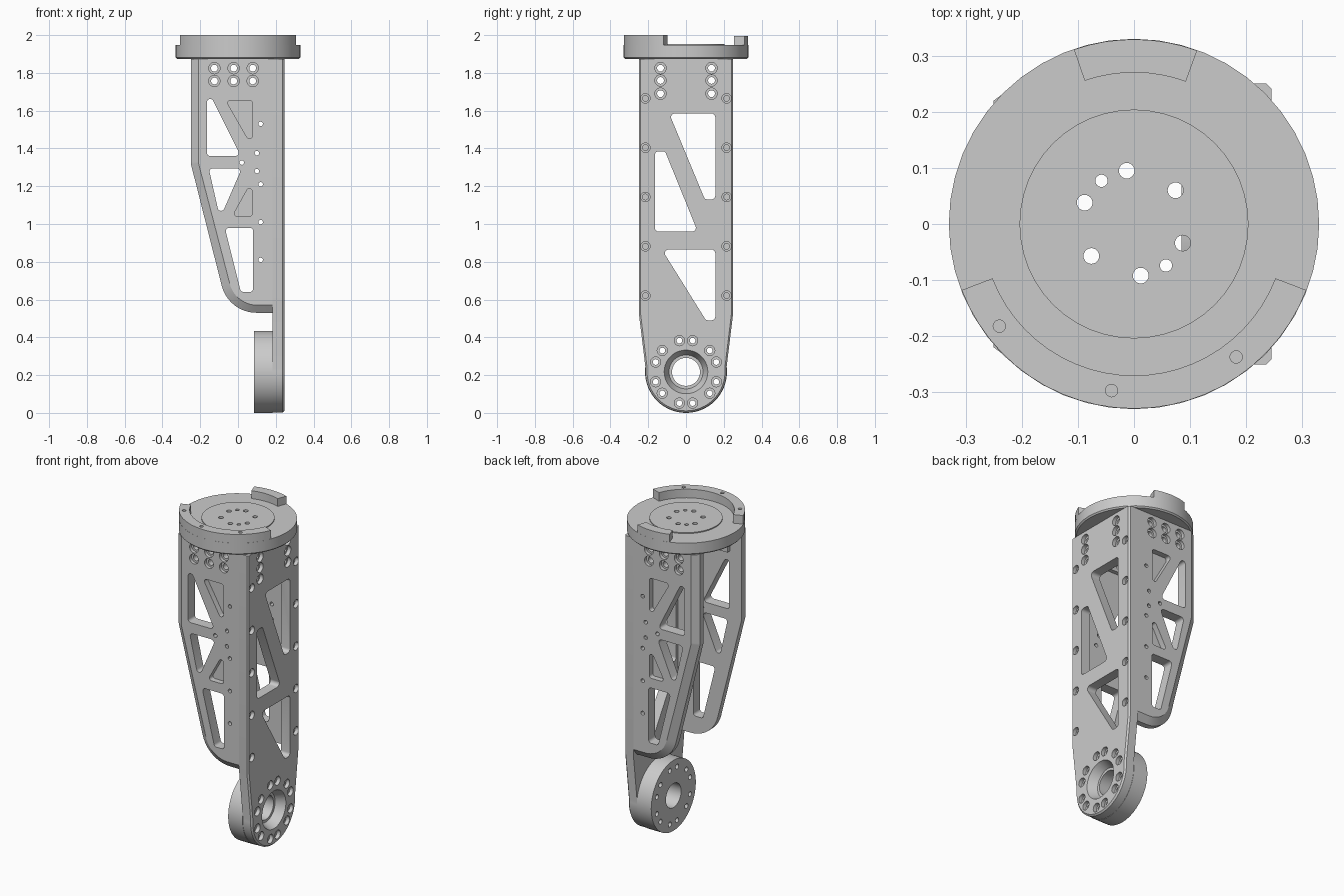
import bpy, bmesh, math
from mathutils import Vector

if "Cube" in bpy.data.objects:
    bpy.data.objects.remove(bpy.data.objects["Cube"])

GREY = (0.6, 0.6, 0.6, 1)
metal = bpy.data.materials.new("grey metal")
metal.use_nodes = True
metal.diffuse_color = GREY
metal.node_tree.nodes["Principled BSDF"].inputs["Base Color"].default_value = GREY


# ---- outline helpers: 2D point lists ----
def circle(u, v, r, n=24):
    return [(u + r * math.cos(math.tau * i / n), v + r * math.sin(math.tau * i / n)) for i in range(n)]


def rounded(corners, radii, steps=6):
    """Polygon with filleted corners; radii is a number or one per corner."""
    if not isinstance(radii, (list, tuple)):
        radii = [radii] * len(corners)
    pts = []
    for i, r in enumerate(radii):
        p = Vector(corners[i])
        a = (Vector(corners[i - 1]) - p).normalized()
        b = (Vector(corners[(i + 1) % len(corners)]) - p).normalized()
        if r == 0:
            pts.append(tuple(p))
            continue
        half = a.angle(b) / 2
        c = p + (a + b).normalized() * r / math.sin(half)
        t = r / math.tan(half)
        start, end = p + a * t - c, p + b * t - c
        a0 = math.atan2(start.y, start.x)
        turn = (math.atan2(end.y, end.x) - a0 + math.pi) % math.tau - math.pi
        for k in range(steps + 1):
            ang = a0 + turn * k / steps
            pts.append((c.x + r * math.cos(ang), c.y + r * math.sin(ang)))
    return pts


# ---- solid helpers ----
def loft(bm, axis, layers):
    """Closed solid through (outline, depth) layers along an axis."""
    place = {"x": lambda u, v, d: (d, u, v), "y": lambda u, v, d: (u, d, v), "z": lambda u, v, d: (u, v, d)}[axis]
    rings = [[bm.verts.new(place(u, v, d)) for u, v in pts] for pts, d in layers]
    n = len(rings[0])
    faces = [bm.faces.new(rings[0]), bm.faces.new(rings[-1])]
    for lo, hi in zip(rings, rings[1:]):
        faces += [bm.faces.new((lo[i], lo[(i + 1) % n], hi[(i + 1) % n], hi[i])) for i in range(n)]
    bmesh.ops.recalc_face_normals(bm, faces=faces)


def prism(axis, pts, d0, d1):
    return axis, [(pts, d0), (pts, d1)]


def bolt(axis, u, v, wide, narrow, top, step, end):
    """Stepped hole: counterbore from top to step, then a narrow bore to end."""
    big, small = circle(u, v, wide), circle(u, v, narrow)
    return axis, [(big, top), (big, step), (small, step), (small, end)]


def make(name, solids):
    bm = bmesh.new()
    for axis, layers in solids:
        loft(bm, axis, layers)
    mesh = bpy.data.meshes.new(name)
    bm.to_mesh(mesh)
    bm.free()
    mesh.materials.append(metal)
    obj = bpy.data.objects.new(name, mesh)
    bpy.context.collection.objects.link(obj)
    return obj


def part(name, solid, cuts=()):
    obj = make(name, [solid])
    bpy.ops.object.select_all(action="DESELECT")
    bpy.context.view_layer.objects.active = obj
    obj.select_set(True)
    if cuts:
        cutter = make(name + " cutter", cuts)
        cutter.hide_render = True
        mod = obj.modifiers.new("holes", "BOOLEAN")
        mod.operation, mod.solver, mod.object = "DIFFERENCE", "EXACT", cutter
        bpy.ops.object.modifier_apply(modifier=mod.name)
        bpy.data.objects.remove(cutter)
    bpy.ops.object.shade_smooth_by_angle(angle=math.radians(30))


TOP, HUB_Z = 1.873, 0.217
BACK, INNER = 0.245, 0.183      # outer and inner face of the spine plate


# ---- spine plate: long plate with round lower end ----
def spine_outline(w, r):
    arc = [math.radians(5 - 190 * i / 40) for i in range(41)]
    return [(-w, TOP), (w, TOP), (w, 0.53)] + [(r * math.cos(a), HUB_Z + r * math.sin(a)) for a in arc] + [(-w, 0.53)]


spine_windows = [
    [(-0.089, 1.585), (0.155, 1.585), (0.155, 1.13), (0.1, 1.13)],
    [(-0.165, 1.385), (-0.111, 1.385), (0.062, 0.96), (-0.165, 0.96)],
    [(-0.128, 0.865), (0.155, 0.865), (0.155, 0.49), (0.106, 0.49)],
]
ring_bolts = []
for deg in (18, 42, 78):
    a = math.radians(deg)
    for sy in (1, -1):
        for sz in (1, -1):
            ring_bolts.append((sy * 0.169 * math.cos(a), HUB_Z + sz * 0.169 * math.sin(a)))

bore = ("x", [(circle(0, HUB_Z, r, 40), d) for r, d in ((0.118, 0.25), (0.09, 0.19), (0.074, 0.19), (0.074, 0.05))])
hub_holes = [bore] + [bolt("x", y, z, 0.027, 0.015, 0.3, 0.222, 0.05) for y, z in ring_bolts]
spine_cuts = [prism("x", rounded(w, 0.02), 0.1, 0.3) for w in spine_windows] + hub_holes
for s in (1, -1):
    spine_cuts += [bolt("x", s * 0.215, 1.665 - 0.261 * i, 0.025, 0.015, 0.3, 0.222, 0.19) for i in range(5)]
    spine_cuts += [bolt("x", s * 0.135, z, 0.03, 0.018, 0.3, 0.222, 0.1) for z in (1.825, 1.76, 1.69)]
full, inset = spine_outline(0.25, 0.215), spine_outline(0.241, 0.206)
part("spine_plate", ("x", [(full, INNER), (full, BACK - 0.009), (inset, BACK)]), spine_cuts)

# ---- joint hub at the foot of the spine ----
part("joint_hub", prism("x", circle(0, HUB_Z, 0.217, 64), 0.085, INNER), hub_holes)

# ---- side plates, chamfered along the open edge, and their mounting blocks ----
outer = rounded([(INNER, TOP), (-0.25, TOP), (-0.25, 1.32), (-0.05, 0.53), (INNER, 0.53)], [0, 0, 0.05, 0.19, 0], 12)
face = rounded([(INNER, TOP), (-0.21, TOP), (-0.21, 1.325), (-0.014, 0.57), (INNER, 0.57)], [0, 0, 0.04, 0.15, 0], 12)
side_windows = [
    [(-0.165, 1.72), (-0.165, 1.36), (0.015, 1.36)],
    [(-0.155, 1.295), (0.02, 1.295), (-0.095, 1.03)],
    [(-0.07, 0.98), (0.08, 0.98), (0.08, 0.64), (0.015, 0.64)],
]
side_pockets = [
    [(-0.065, 1.655), (0.075, 1.655), (0.075, 1.41)],
    [(0.075, 1.23), (0.075, 1.04), (-0.03, 1.04)],
]
pin_holes = [(0.12, 1.53), (0.1, 1.375), (0.02, 1.325), (0.1, 1.28), (0.12, 1.21), (0.12, 1.01), (0.12, 0.81)]
for name, s in (("front", -1), ("rear", 1)):
    bolts = [bolt("y", x, z, 0.03, 0.018, s * 0.3, s * 0.23, s * 0.1) for x in (-0.125, -0.023, 0.078) for z in (1.825, 1.757)]
    cuts = bolts + [prism("y", rounded(w, 0.018), s * 0.1, s * 0.3) for w in side_windows]
    cuts += [prism("y", rounded(w, 0.015), s * 0.215, s * 0.3) for w in side_pockets]
    cuts += [prism("y", circle(x, z, 0.012, 12), s * 0.1, s * 0.3) for x, z in pin_holes]
    part(name + "_side_plate", ("y", [(outer, s * 0.185), (outer, s * 0.22), (face, s * 0.25)]), cuts)
    block = [(-0.17, 1.72), (0.12, 1.72), (0.12, TOP), (-0.17, TOP)]
    part(name + "_mounting_block", prism("y", block, s * 0.16, s * 0.185), bolts)

# ---- round top flange with raised centre disc ----
disc_holes = [(-0.013, 0.095, 0.014), (-0.058, 0.077, 0.011), (-0.088, 0.038, 0.014), (0.074, 0.06, 0.014),
              (0.087, -0.034, 0.014), (0.057, -0.074, 0.011), (0.012, -0.092, 0.014), (-0.076, -0.057, 0.014)]
flange = [(0.322, TOP), (0.33, 1.881), (0.33, 1.947), (0.204, 1.947), (0.204, 1.953)]
part("top_flange", ("z", [(circle(0, 0, r, 48), d) for r, d in flange]),
     [prism("z", circle(*h), 1.8, 2.1) for h in disc_holes])


# ---- raised rim segments on the flange ----
def rim(start, end, n):
    angles = [math.radians(start + (end - start) * i / n) for i in range(n + 1)]
    return [(r * math.cos(a), r * math.sin(a)) for r, seq in ((0.329, angles), (0.27, angles[::-1])) for a in seq]


rim_holes = [(-0.24, -0.182), (-0.04, -0.297), (0.182, -0.237)]
part("front_rim", prism("z", rim(-159, -21, 24), 1.945, 2.0),
     [prism("z", circle(x, y, 0.011, 16), 1.97, 2.1) for x, y in rim_holes])
part("rear_rim", prism("z", rim(70, 109, 8), 1.945, 1.995))
